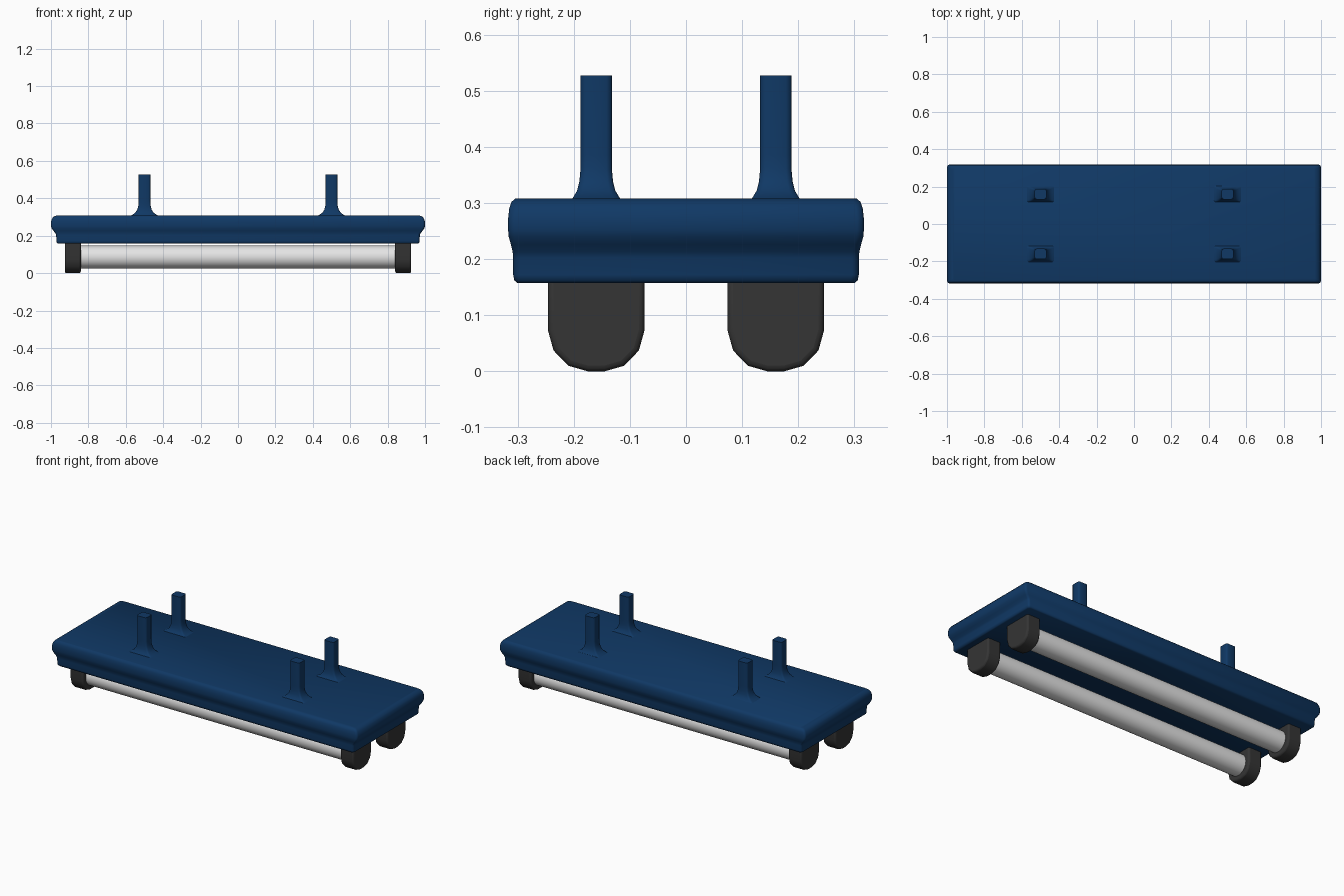
import bpy, bmesh, math
from mathutils import Matrix

if "Cube" in bpy.data.objects:
    bpy.data.objects.remove(bpy.data.objects["Cube"])


def material(name, rgb):
    m = bpy.data.materials.new(name)
    m.diffuse_color = (*rgb, 1)
    m.use_nodes = True
    m.node_tree.nodes["Principled BSDF"].inputs["Base Color"].default_value = m.diffuse_color
    return m


BLUE = material("navy blue", (0.005, 0.040, 0.130))
DARK = material("charcoal", (0.035, 0.035, 0.035))
WHITE = material("tube white", (0.78, 0.78, 0.78))


def finish(bm, name, mat, angle=50, bevel=0):
    bmesh.ops.recalc_face_normals(bm, faces=bm.faces)
    me = bpy.data.meshes.new(name)
    bm.to_mesh(me)
    bm.free()
    me.materials.append(mat)
    ob = bpy.data.objects.new(name, me)
    bpy.context.collection.objects.link(ob)
    if bevel:
        b = ob.modifiers.new("soft edges", 'BEVEL')
        b.width, b.segments = bevel, 3
        b.limit_method, b.angle_limit = 'ANGLE', math.radians(60)
    bpy.ops.object.select_all(action='DESELECT')
    ob.select_set(True)
    bpy.context.view_layer.objects.active = ob
    bpy.ops.object.shade_smooth_by_angle(angle=math.radians(angle))
    return ob


def rect_loft(name, rings, mat, corner, cx=0, cy=0):
    """Stack of rounded rectangles; each ring is (half x, half y, z)."""
    bm = bmesh.new()
    loops = []
    for hx, hy, z in rings:
        loop = []
        for sx, sy, start in ((1, 1, 0), (-1, 1, 90), (-1, -1, 180), (1, -1, 270)):
            for step in (0, 45, 90):
                a = math.radians(start + step)
                loop.append(bm.verts.new((
                    cx + sx * (hx - corner) + corner * math.cos(a),
                    cy + sy * (hy - corner) + corner * math.sin(a), z)))
        loops.append(loop)
    n = len(loops[0])
    for lo, hi in zip(loops, loops[1:]):
        for i in range(n):
            j = (i + 1) % n
            bm.faces.new((lo[i], lo[j], hi[j], hi[i]))
    bm.faces.new(loops[0][::-1])
    bm.faces.new(loops[-1])
    return finish(bm, name, mat)


# Housing with a moulded rim
rect_loft("housing", [
    (0.962, 0.300, 0.157), (0.969, 0.306, 0.162), (0.971, 0.308, 0.172),
    (0.972, 0.308, 0.202), (0.976, 0.309, 0.213), (0.987, 0.312, 0.226),
    (0.996, 0.316, 0.240), (1.000, 0.317, 0.252), (1.000, 0.317, 0.272),
    (0.995, 0.315, 0.290), (0.986, 0.311, 0.302), (0.968, 0.304, 0.308)],
    BLUE, 0.012)

# Four hanging posts with flared feet
for sx in (-1, 1):
    for sy in (-1, 1):
        rect_loft("hanging_post", [
            (0.080, 0.044, 0.305), (0.064, 0.040, 0.312), (0.050, 0.034, 0.322),
            (0.039, 0.030, 0.338), (0.033, 0.028, 0.360), (0.031, 0.028, 0.385),
            (0.031, 0.028, 0.527)], BLUE, 0.010, sx * 0.5, sy * 0.16)

# Lamp holders: U-shaped side profile, extruded along x
HALF = [(0.086, 0.175), (0.086, 0.073), (0.076, 0.037), (0.050, 0.010), (0.015, 0.0)]
PROFILE = HALF + [(-y, z) for y, z in reversed(HALF)]
for sx in (-1, 1):
    for sy in (-1, 1):
        bm = bmesh.new()
        face = bm.faces.new([bm.verts.new((sx * 0.84, sy * 0.16 + y, z)) for y, z in PROFILE])
        ext = bmesh.ops.extrude_face_region(bm, geom=[face])
        new = [v for v in ext["geom"] if isinstance(v, bmesh.types.BMVert)]
        bmesh.ops.translate(bm, vec=(sx * 0.086, 0, 0), verts=new)
        if not face.is_valid or len(bm.faces) < len(PROFILE) + 2:
            bmesh.ops.holes_fill(bm, edges=bm.edges)
        finish(bm, "lamp_holder", DARK, 40, 0.010)

# Two fluorescent tubes
for sy in (-1, 1):
    bm = bmesh.new()
    bmesh.ops.create_cone(
        bm, cap_ends=True, segments=32, radius1=0.061, radius2=0.061, depth=1.72,
        matrix=Matrix.Translation((0, sy * 0.16, 0.086)) @ Matrix.Rotation(math.pi / 2, 4, 'Y'))
    finish(bm, "lamp_tube", WHITE)
